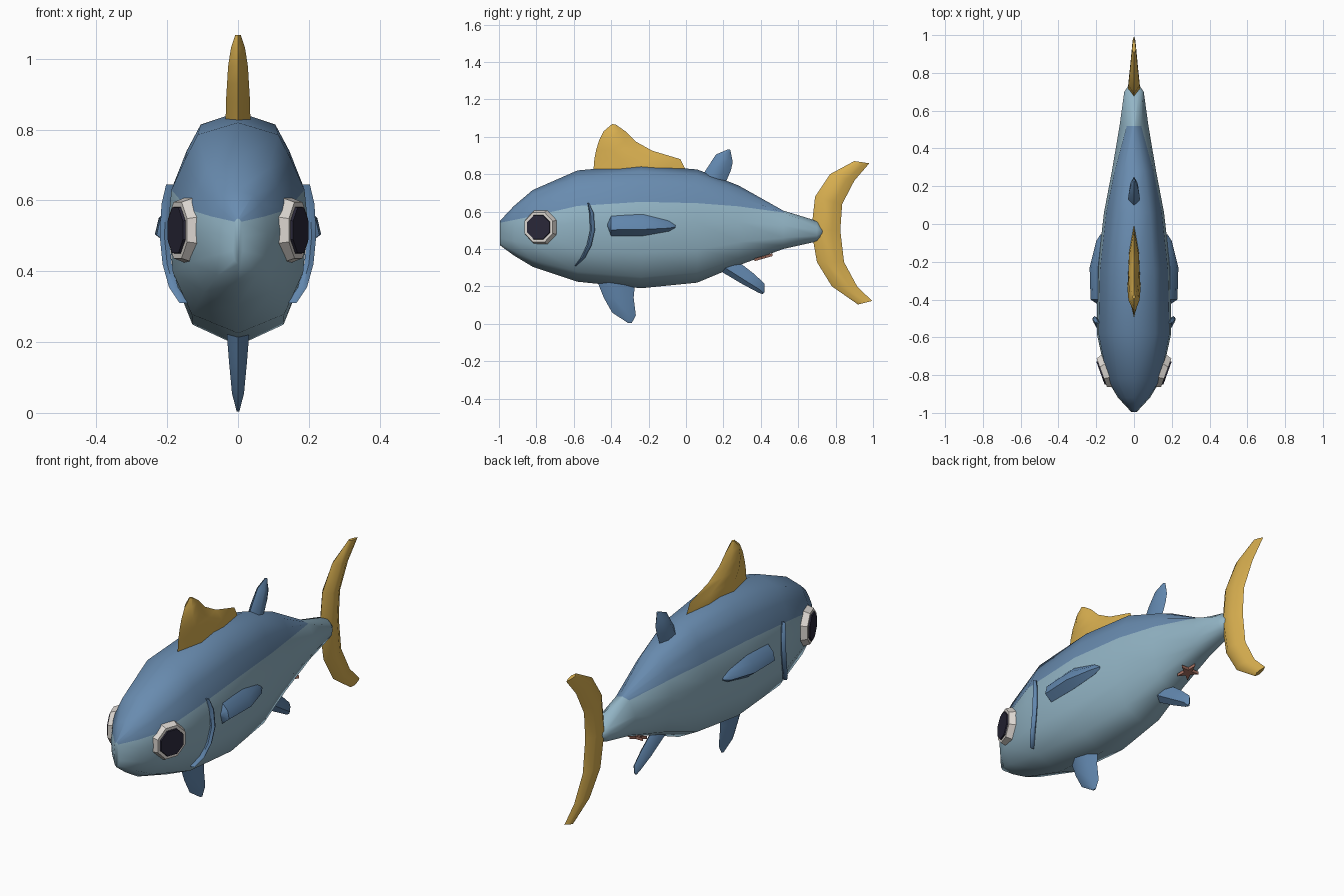
import bpy, bmesh, math
from mathutils import Vector, Matrix

if "Cube" in bpy.data.objects:
    bpy.data.objects.remove(bpy.data.objects["Cube"], do_unlink=True)


def material(name, rgb):
    m = bpy.data.materials.new(name)
    m.use_nodes = True
    m.diffuse_color = (*rgb, 1)
    m.node_tree.nodes["Principled BSDF"].inputs["Base Color"].default_value = (*rgb, 1)
    return m


BACK = material("back blue", (0.14, 0.26, 0.43))
BELLY = material("belly pale blue", (0.29, 0.46, 0.56))
FIN = material("fin blue", (0.12, 0.24, 0.42))
GOLD = material("gold", (0.69, 0.43, 0.08))
WHITE = material("eye white", (0.72, 0.68, 0.64))
PUPIL = material("pupil dark", (0.022, 0.020, 0.040))
STAR = material("star brown", (0.35, 0.15, 0.11))


def finish(bm, name, mats, angle=50, mirror=False):
    """Turn a bmesh into a shaded object, optionally mirrored across x."""
    bmesh.ops.recalc_face_normals(bm, faces=bm.faces)
    me = bpy.data.meshes.new(name)
    bm.to_mesh(me)
    bm.free()
    ob = bpy.data.objects.new(name, me)
    bpy.context.collection.objects.link(ob)
    for m in mats:
        me.materials.append(m)
    bpy.ops.object.select_all(action='DESELECT')
    ob.select_set(True)
    bpy.context.view_layer.objects.active = ob
    bpy.ops.object.shade_smooth_by_angle(angle=math.radians(angle))
    if mirror:
        ob.modifiers.new("mirror", 'MIRROR')
    return ob


def loft(rings, rule=None):
    """Skin a list of equal closed rings; rule(i, j) gives a material index."""
    bm = bmesh.new()
    vs = [[bm.verts.new(p) for p in r] for r in rings]
    n = len(rings[0])
    for i in range(len(vs) - 1):
        for j in range(n):
            k = (j + 1) % n
            f = bm.faces.new((vs[i][j], vs[i][k], vs[i + 1][k], vs[i + 1][j]))
            if rule:
                f.material_index = rule(i, j)
    for r in (vs[0], vs[-1]):
        f = bm.faces.new(r)
        f.material_index = 1 if rule else 0
    return bm


def lens(a, b, t):
    """Lens section from edge a to edge b, thick in x."""
    a, b, x = Vector(a), Vector(b), Vector((1, 0, 0))
    p, q = a.lerp(b, 0.3), a.lerp(b, 0.7)
    return [a, p + x * t, q + x * t * 0.75, b, q - x * t * 0.75, p - x * t]


def fin(name, mat, rows):
    """Upright fin on the centre line; rows are (y0, z0, y1, z1, thickness)."""
    rings = [lens((0, y0, z0), (0, y1, z1), t) for y0, z0, y1, z1, t in rows]
    return finish(loft(rings), name, [mat])


# Body: half profile (width, height) from top to bottom
PROFILE = [(0, 1), (0.6, 0.88), (0.97, 0.33), (1, 0), (0.93, -0.42), (0.66, -0.82), (0, -1)]


def width_at(z):
    for (x0, z0), (x1, z1) in zip(PROFILE, PROFILE[1:]):
        if z >= z1:
            return x0 + (x1 - x0) * (z0 - z) / (z0 - z1)
    return 0


def body_ring(y, top, bottom, hw, line):
    c, h = (top + bottom) / 2, (top - bottom) / 2
    L = (line - c) / h
    zs = [1, 1 - 0.18 * (1 - L), 1 - 0.55 * (1 - L), L, L * 0.3 - 0.05, -0.42, -0.82, -1]
    half = [(width_at(z) * hw, y, c + z * h) for z in zs]
    return half + [(-x, yy, z) for x, yy, z in half[-2:0:-1]]


# Stations: y, top, bottom, half width, height of the colour line
STATIONS = [
    (-0.995, 0.550, 0.420, 0.015, 0.540),
    (-0.92, 0.630, 0.365, 0.085, 0.555),
    (-0.82, 0.715, 0.305, 0.145, 0.575),
    (-0.58, 0.820, 0.225, 0.198, 0.630),
    (-0.24, 0.850, 0.190, 0.195, 0.652),
    (0.06, 0.825, 0.220, 0.160, 0.645),
    (0.28, 0.740, 0.312, 0.118, 0.628),
    (0.52, 0.605, 0.400, 0.078, 0.595),
    (0.70, 0.550, 0.440, 0.052, 0.520),
    (0.74, 0.505, 0.475, 0.025, 0.495),
]


def body_rule(i, j):
    return 0 if i < 7 and (j < 3 or j > 10) else 1


finish(loft([body_ring(*s) for s in STATIONS], body_rule), "body", [BACK, BELLY], 60)

# Centre-line fins
fin("dorsal_fin", GOLD, [
    (-0.495, 0.82, 0.00, 0.82, 0.035), (-0.49, 0.88, -0.03, 0.88, 0.034),
    (-0.48, 0.93, -0.18, 0.925, 0.031), (-0.465, 0.98, -0.27, 0.975, 0.028),
    (-0.44, 1.03, -0.325, 1.03, 0.02), (-0.395, 1.068, -0.375, 1.065, 0.008)])
fin("tail_fin", GOLD, [
    (0.90, 0.870, 0.98, 0.858, 0.010), (0.77, 0.800, 0.90, 0.765, 0.022),
    (0.69, 0.680, 0.835, 0.64, 0.030), (0.67, 0.500, 0.825, 0.50, 0.033),
    (0.70, 0.330, 0.845, 0.33, 0.030), (0.78, 0.200, 0.915, 0.20, 0.022),
    (0.92, 0.103, 0.995, 0.122, 0.010)])
fin("rear_dorsal_fin", FIN, [
    (0.08, 0.78, 0.21, 0.75, 0.030), (0.105, 0.82, 0.24, 0.82, 0.030),
    (0.16, 0.905, 0.25, 0.865, 0.022), (0.225, 0.933, 0.237, 0.93, 0.006)])
fin("front_belly_fin", FIN, [
    (-0.48, 0.24, -0.27, 0.24, 0.033), (-0.44, 0.14, -0.28, 0.14, 0.025),
    (-0.395, 0.06, -0.268, 0.045, 0.017), (-0.31, 0.004, -0.29, 0.004, 0.004)])
fin("rear_belly_fin", FIN, [
    (0.17, 0.29, 0.27, 0.34, 0.030), (0.30, 0.213, 0.36, 0.27, 0.026),
    (0.39, 0.165, 0.42, 0.215, 0.017), (0.41, 0.158, 0.42, 0.17, 0.006)])

# Side fins: y, x, low z, high z, bulge
side = [(-0.42, 0.185, 0.515, 0.54, 0.015), (-0.40, 0.19, 0.47, 0.578, 0.040),
        (-0.23, 0.19, 0.47, 0.585, 0.045), (-0.09, 0.175, 0.495, 0.55, 0.025),
        (-0.055, 0.17, 0.515, 0.527, 0.008)]
finish(loft([lens((x, y, z0), (x, y, z1), t) for y, x, z0, z1, t in side]),
       "side_fins", [FIN], 40, True)

# Gill ridges: x, y, z, half width
gill = [(0.190, -0.522, 0.645, 0.004), (0.203, -0.505, 0.59, 0.012),
        (0.208, -0.50, 0.50, 0.013), (0.200, -0.518, 0.42, 0.013),
        (0.182, -0.55, 0.355, 0.012), (0.152, -0.59, 0.31, 0.005)]
finish(loft([lens((x, y - w, z), (x, y + w, z), 0.013) for x, y, z, w in gill]),
       "gill_ridges", [FIN], 50, True)

# Eyes: bevelled white discs with dark plates
normal = Vector((0.94, -0.34, 0)).normalized()
turn = normal.to_track_quat('Z', 'Y').to_matrix().to_4x4()


def eye_disc(name, mat, r1, r2, depth, offset):
    bm = bmesh.new()
    centre = Vector((0.150, -0.78, 0.516)) + normal * offset
    bmesh.ops.create_cone(bm, cap_ends=True, segments=8, radius1=r1, radius2=r2, depth=depth,
                          matrix=Matrix.Translation(centre) @ turn @ Matrix.Rotation(math.pi / 8, 4, 'Z'))
    finish(bm, name, [mat], 20, True)


eye_disc("eye_whites", WHITE, 0.098, 0.086, 0.032, 0.006)
eye_disc("pupils", PUPIL, 0.071, 0.069, 0.008, 0.025)

# Small star under the tail
bm = bmesh.new()
slope = Matrix.Translation((0, 0.41, 0.362)) @ Matrix.Rotation(math.radians(16), 4, 'X')
pts = []
for i in range(10):
    r, a = (0.055 if i % 2 == 0 else 0.02), math.pi / 2 + i * math.pi / 5
    pts.append(bm.verts.new(slope @ Vector((r * math.cos(a), r * math.sin(a), 0))))
face = bm.faces.new(pts)
up = bmesh.ops.extrude_face_region(bm, geom=[face])["geom"]
bmesh.ops.translate(bm, vec=(0, 0, -0.015), verts=[v for v in up if isinstance(v, bmesh.types.BMVert)])
finish(bm, "belly_star", [STAR], 20)
